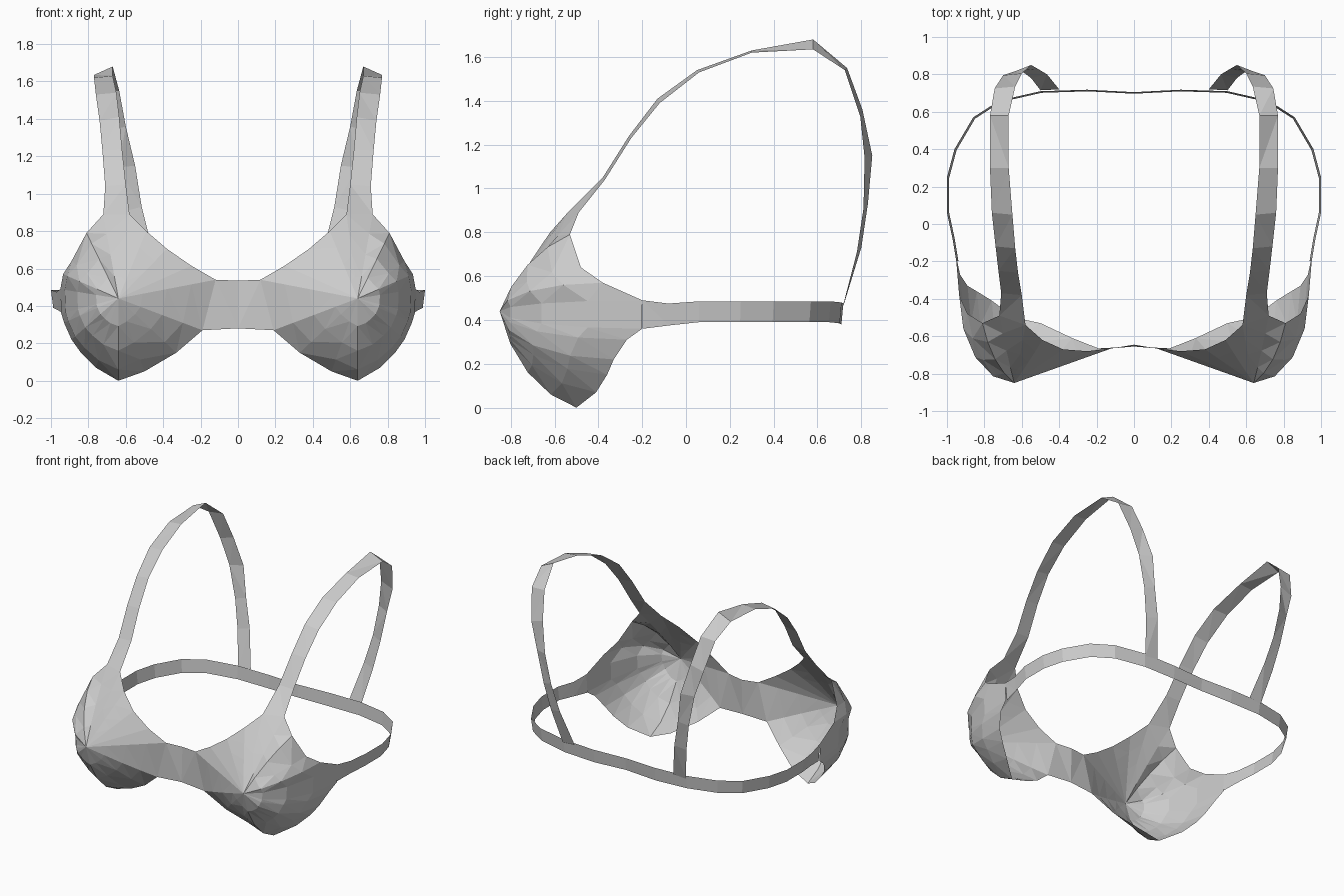
import bpy, bmesh
from math import sin, cos, pi


def make(name, verts, faces):
    """Flat-shaded sheet mirrored across x = 0."""
    bm = bmesh.new()
    vs = [bm.verts.new(v) for v in verts]
    for f in faces:
        bm.faces.new([vs[i] for i in f])
    bmesh.ops.triangulate(bm, faces=bm.faces[:], quad_method='SHORT_EDGE')
    bmesh.ops.recalc_face_normals(bm, faces=bm.faces[:])
    me = bpy.data.meshes.new(name)
    bm.to_mesh(me)
    bm.free()
    ob = bpy.data.objects.new(name, me)
    bpy.context.collection.objects.link(ob)
    m = ob.modifiers.new("mirror", 'MIRROR')
    m.use_clip = True
    m.merge_threshold = 0.001
    return ob


def ribbon(name, left, right):
    """Strip of quads between two edge lines."""
    n = len(left)
    return make(name, left + right,
                [(i, i + 1, n + i + 1, n + i) for i in range(n - 1)])


# Cups: open rim (x, y, z, roundness) lofted in rings to the apex
rim = [(.12, -.665, .54, 0), (.25, -.68, .615, 0), (.38, -.67, .705, 0),
       (.49, -.62, .80, .05), (.58, -.54, .89, .05), (.72, -.49, .89, .1),
       (.81, -.53, .79, .5), (.89, -.48, .64, .8), (.935, -.38, .57, 1),
       (.95, -.2, .49, 1), (.945, -.2, .36, 1), (.93, -.27, .31, 1),
       (.89, -.33, .22, 1), (.84, -.36, .15, .9), (.76, -.41, .07, .8),
       (.64, -.5, 0, .65), (.5, -.53, .05, .5), (.33, -.61, .15, .3),
       (.19, -.665, .27, .1)]
apex = (.64, -.85, .44)
rings, n = 4, len(rim)
verts, faces = [], []
for k in range(rings):
    s = k / rings
    for x, y, z, r in rim:
        f = (1 - r) * (1 - s) + r * cos(s * pi / 2)
        d = (1 - r) * s + r * sin(s * pi / 2)
        verts.append((apex[0] + (x - apex[0]) * f,
                      y + (apex[1] - y) * d,
                      apex[2] + (z - apex[2]) * f))
verts.append(apex)
for i in range(n):
    j = (i + 1) % n
    for k in range(rings - 1):
        faces.append((k * n + i, k * n + j, k * n + n + j, k * n + n + i))
    faces.append(((rings - 1) * n + i, (rings - 1) * n + j, rings * n))
make("cups", verts, faces)

# Centre bridge between the cups
ribbon("center_bridge", [(0, -.645, .535), (.12, -.665, .54)],
       [(0, -.655, .28), (.19, -.665, .27)])

# Band round the back
path = [(.95, -.2, .49, .36), (.97, -.08, .475, .375), (1, .06, .485, .39),
        (1, .25, .485, .39), (.96, .4, .485, .39), (.86, .57, .485, .39),
        (.72, .66, .485, .39), (.5, .71, .48, .385), (.25, .718, .475, .38),
        (0, .705, .475, .385)]
ribbon("back_band", [(x, y, t) for x, y, t, b in path],
       [(x * .988, y * .988, b) for x, y, t, b in path])

# Shoulder straps: inner and outer edges from cup top over to the band
inner = [(.58, -.54, .89), (.60, -.38, 1.05), (.62, -.26, 1.24),
         (.635, -.13, 1.41), (.65, .05, 1.54), (.67, .3, 1.63),
         (.67, .58, 1.68), (.635, .735, 1.55), (.60, .805, 1.36),
         (.55, .85, 1.15), (.515, .83, .93), (.465, .80, .73),
         (.40, .72, .47)]
outer = [(.72, -.49, .89), (.71, -.37, 1.04), (.725, -.25, 1.23),
         (.74, -.12, 1.39), (.76, .06, 1.53), (.77, .3, 1.62),
         (.77, .58, 1.635), (.745, .725, 1.54), (.70, .795, 1.33),
         (.64, .815, 1.14), (.59, .81, .91), (.55, .78, .71),
         (.50, .715, .46)]
ribbon("shoulder_straps", inner, outer)
